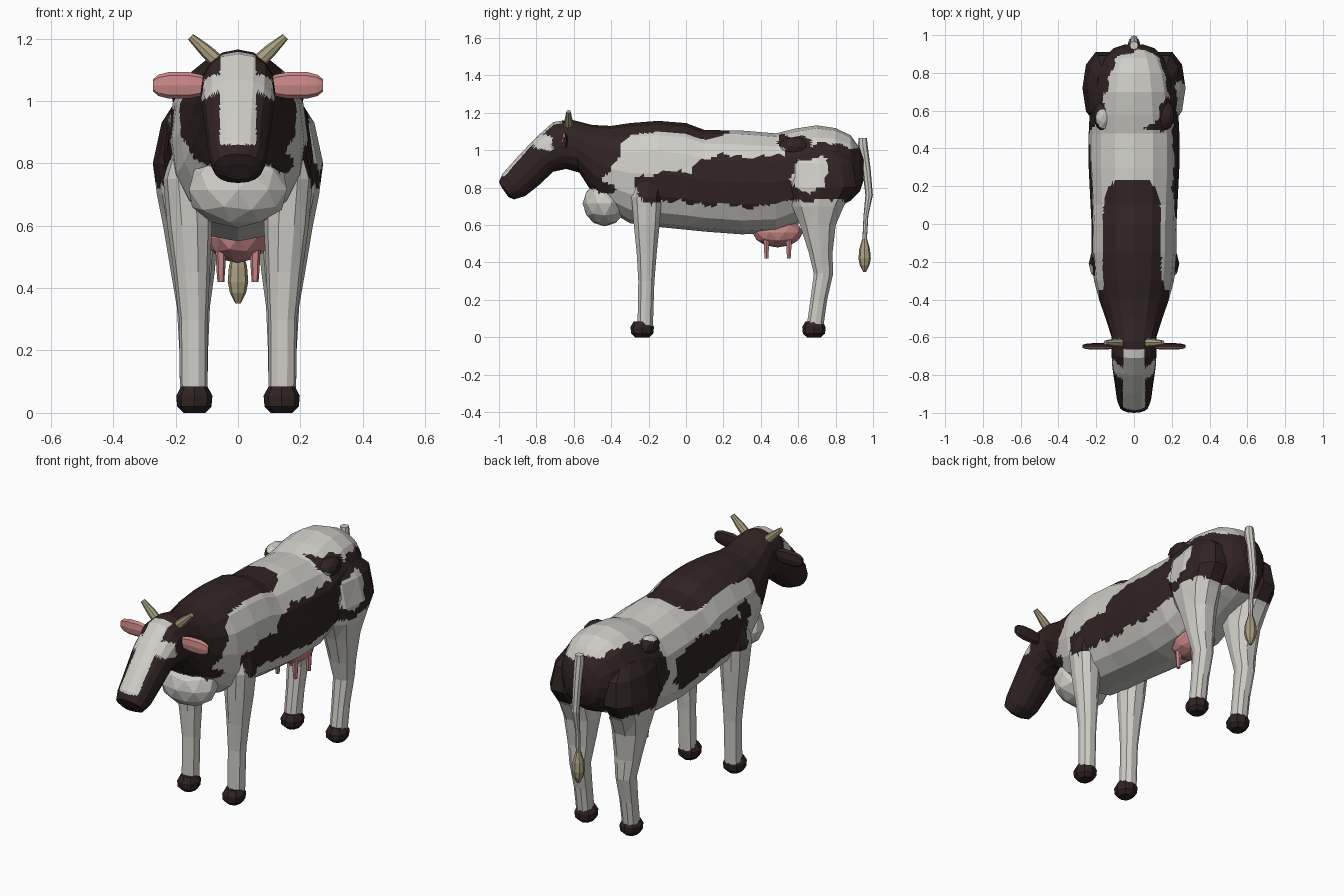
import bpy, bmesh, math
from mathutils import Vector, Matrix

cube = bpy.data.objects.get("Cube")
if cube:
    bpy.data.objects.remove(cube, do_unlink=True)


def material(name, colour):
    mat = bpy.data.materials.new(name)
    mat.use_nodes = True
    rgba = (*colour, 1)
    mat.diffuse_color = rgba
    mat.node_tree.nodes["Principled BSDF"].inputs["Base Color"].default_value = rgba
    return mat


WHITE = material("white_hide", (.62, .61, .57))
DARK = material("dark_brown_hide", (.03, .017, .017))
PINK = material("pink_skin", (.58, .24, .24))
HORN = material("horn_tan", (.40, .35, .22))


def finish(name, bm, mats, rule=None, cuts=0):
    """Turn a bmesh into an object; an optional rule picks the second material."""
    bmesh.ops.recalc_face_normals(bm, faces=bm.faces)
    if cuts:
        bmesh.ops.triangulate(bm, faces=bm.faces)
        bmesh.ops.subdivide_edges(bm, edges=bm.edges, cuts=cuts, use_grid_fill=True)
    bm.normal_update()
    if rule:
        for f in bm.faces:
            f.material_index = int(rule(f.calc_center_median(), f.normal))
    mesh = bpy.data.meshes.new(name)
    bm.to_mesh(mesh)
    bm.free()
    for m in mats:
        mesh.materials.append(m)
    obj = bpy.data.objects.new(name, mesh)
    bpy.context.collection.objects.link(obj)
    return obj


def loft(name, rings, sides, mats, rule=None, cuts=0):
    """Skin a row of elliptical rings, each a centre and two half-axis vectors."""
    bm = bmesh.new()
    rows = []
    for c, u, v in rings:
        row = []
        for i in range(sides):
            a = math.tau * i / sides
            p, q = (math.copysign(abs(t) ** .9, t) for t in (math.cos(a), math.sin(a)))
            row.append(bm.verts.new(Vector(c) + Vector(u) * p + Vector(v) * q))
        rows.append(row)
    for r, s in zip(rows, rows[1:]):
        for i in range(sides):
            j = (i + 1) % sides
            bm.faces.new((r[i], r[j], s[j], s[i]))
    bm.faces.new(rows[0])
    bm.faces.new(rows[-1])
    return finish(name, bm, mats, rule, cuts)


def upright(rings):
    """Rings lying flat: z, x, y, x radius, y radius."""
    return [((x, y, z), (rx, 0, 0), (0, ry, 0)) for z, x, y, rx, ry in rings]


def ball(name, centre, radii, mats, rule=None, cuts=0):
    bm = bmesh.new()
    m = Matrix.Translation(centre) @ Matrix.Diagonal((*radii, 1))
    bmesh.ops.create_icosphere(bm, subdivisions=2, radius=1, matrix=m)
    return finish(name, bm, mats, rule, cuts)


# Hide pattern: rounded spots given as y, z, y radius, z radius
LEFT_SPOTS = [(0, .8, .27, .08), (.3, .835, .27, .135), (.74, .88, .24, .15),
              (.59, 1.04, .09, .04), (-.44, .8, .05, .03)]
RIGHT_SPOTS = [(.1, .82, .33, .11), (.74, .9, .24, .17), (-.22, .93, .05, .06)]


def inside(a, b, spot):
    ca, cb, ra, rb = spot
    return ((a - ca) / ra) ** 4 + ((b - cb) / rb) ** 4 < 1


def hide(p, n):
    x = p.x
    y = p.y + .012 * math.sin(31 * p.z) + .008 * math.sin(67 * p.z + 2)
    z = p.z + .010 * math.sin(23 * p.y) + .007 * math.sin(59 * p.y)
    # face blaze and the pale eye patches
    if p.y < -.66:
        blaze = abs(x) < .058 and p.z > .86 and n.z - n.y > .5
        eye = inside(y, z, (-.755, 1.05, .05, .04)) and abs(x) > .05
        return not (blaze or eye)
    # neck and saddle
    if z > .81 and y < -.45 + (z - .82) * .6:
        return True
    if z > 1.02 and inside(x, y, (-.01, -.1, .155, .34)):
        return True
    # flanks and rump
    if x > 0 and inside(y, z, (.665, .87, .09, .085)):
        return False
    return any(inside(y, z, s) for s in (LEFT_SPOTS if x > 0 else RIGHT_SPOTS))


HIDE = dict(mats=(WHITE, DARK), rule=hide)

# Head, neck and trunk: top y, top z, bottom y, bottom z, half width
outline = [(-.985, .80, -.95, .75, .045), (-1, .83, -.92, .737, .078),
           (-.98, .875, -.86, .755, .092), (-.9, .965, -.79, .81, .102),
           (-.8, 1.07, -.71, .885, .115), (-.71, 1.15, -.64, .9, .12),
           (-.62, 1.165, -.57, .88, .12)]
trunk = [(-.5, 1.135, .77, .15), (-.4, 1.13, .67, .185), (-.3, 1.145, .61, .212),
         (-.15, 1.157, .59, .225), (0, 1.145, .575, .225), (.1, 1.108, .565, .23),
         (.3, 1.105, .55, .24), (.48, 1.09, .56, .24), (.58, 1.115, .6, .235),
         (.7, 1.133, .65, .22), (.8, 1.118, .69, .2), (.88, 1.08, .73, .16),
         (.93, 1.01, .78, .11), (.95, .95, .84, .05)]
outline += [(y, t, y, b, w) for y, t, b, w in trunk]
loft("body", [((0, (ty + by) / 2, (tz + bz) / 2), (w, 0, 0), (0, (ty - by) / 2, (tz - bz) / 2))
              for ty, tz, by, bz, w in outline], 16, cuts=5, **HIDE)
ball("brisket", (0, -.435, .715), (.165, .118, .122), cuts=4, **HIDE)

# Legs, from top to ankle
hind = [(1, .15, .7, .05, .12), (.93, .16, .71, .085, .19), (.8, .165, .72, .108, .2),
        (.7, .16, .705, .1, .145), (.6, .15, .705, .09, .1), (.45, .145, .72, .07, .066),
        (.34, .143, .735, .053, .054), (.2, .142, .71, .046, .047), (.06, .142, .69, .044, .047)]
fore = [(.85, .15, -.2, .06, .09), (.75, .165, -.21, .075, .085), (.6, .155, -.21, .072, .072),
        (.45, .148, -.21, .058, .056), (.3, .143, -.212, .046, .045), (.06, .142, -.218, .044, .043)]
hoof = [(.085, .042), (.055, .058), (.02, .055), (0, .035)]
ear = [(.08, .015), (.12, .035), (.16, .043), (.22, .043), (.255, .034), (.272, .02)]

for side, s in (("left", 1), ("right", -1)):
    for part, rings, hy in (("hind", hind, .684), ("front", fore, -.234)):
        loft(f"{side}_{part}_leg", upright([(z, s * x, y, a, b) for z, x, y, a, b in rings]),
             10, cuts=4, **HIDE)
        loft(f"{side}_{part}_hoof", upright([(z, s * .14, hy, r, r * 1.08) for z, r in hoof]),
             8, (DARK,))
    ball(f"{side}_hip_bone", (s * .165, .575, 1.02), (.05, .08, .05), cuts=3, **HIDE)
    # ears are pink in front and dark behind
    loft(f"{side}_ear", [((s * x, -.648, 1.05), (0, r * .4, 0), (0, 0, r)) for x, r in ear],
         8, (DARK, PINK), lambda p, n: n.y < -.1)
    # horns slant outward
    loft(f"{side}_horn", [((s * x, -.628, z), (r * .7, 0, -s * r * .7), (0, r, 0))
                          for x, z, r in ((.05, 1.11, .026), (.105, 1.163, .021), (.152, 1.206, .012))],
         8, (HORN,))
    for place, y in (("front", .43), ("rear", .55)):
        loft(f"{side}_{place}_teat", upright([(z, s * .055, y, r, r) for z, r in
                                              ((.54, .018), (.46, .014), (.42, .011))]), 6, (PINK,))

ball("udder", (0, .49, .56), (.1, .135, .08), (PINK,))

# Tail and tuft
tail = [(1.065, .945, .022), (1.03, .945, .026), (.9, .965, .022),
        (.76, .979, .02), (.65, .962, .013), (.5, .954, .012)]
tuft = [(.525, .013), (.47, .029), (.42, .033), (.385, .026), (.35, .008)]
loft("tail", upright([(z, 0, y, r, r) for z, y, r in tail]), 8, (WHITE,))
loft("tail_tuft", upright([(z, 0, .955, r, r) for z, r in tuft]), 8, (HORN,))
